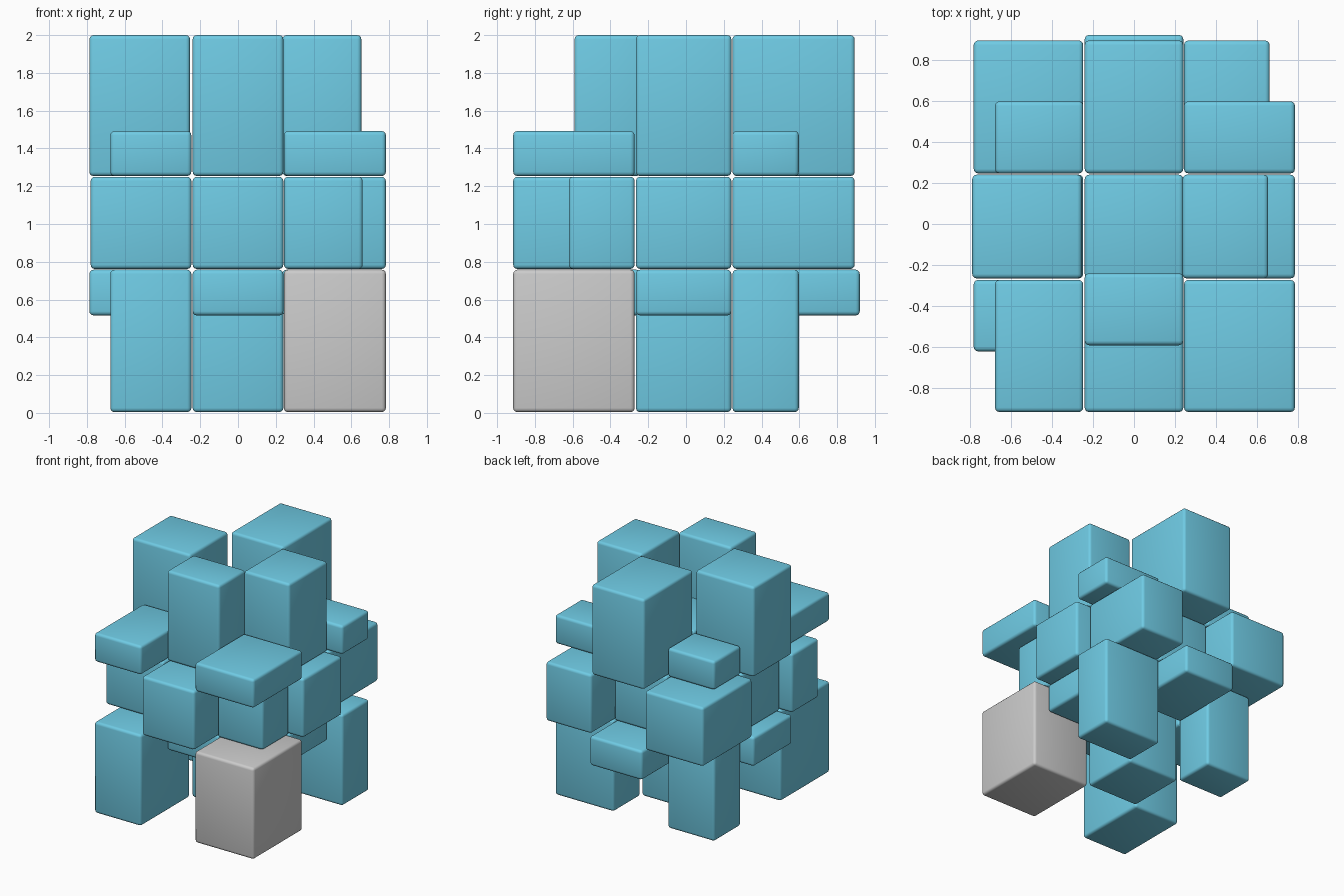
import bpy
from itertools import product

if "Cube" in bpy.data.objects:
    bpy.data.objects.remove(bpy.data.objects["Cube"])

blue = bpy.data.materials.new("blue")
blue.diffuse_color = (0.16, 0.60, 0.78, 1)
blue.use_nodes = True
blue.node_tree.nodes["Principled BSDF"].inputs["Base Color"].default_value = blue.diffuse_color

# Cut planes (low, high) of the middle slice along x, y, z, with a hairline gap
CUT = ((-0.24, 0.24), (-0.265, 0.24), (0.762, 1.25))
INNER = ((-0.247, 0.243), (-0.272, 0.246), (0.758, 1.254))
# Outer planes (low, high): corners and centres use one set, edges the other
CORNER = ((-0.676, 0.783), (-0.915, 0.597), (0.004, 1.492))
EDGE = ((-0.78, 0.66), (-0.60, 0.893), (0.516, 2.0))

NAMES = (("left", "middle", "right"), ("front", "middle", "back"), ("bottom", "middle", "top"))


def block(name, spans):
    """Rounded box between three (low, high) spans."""
    lo, hi = zip(*spans)
    bpy.ops.mesh.primitive_cube_add(size=1, location=[(a + b) / 2 for a, b in spans])
    ob = bpy.context.object
    ob.name = name
    ob.scale = [b - a for a, b in spans]
    bpy.ops.object.transform_apply(location=False, rotation=False, scale=True)
    bev = ob.modifiers.new("rounding", 'BEVEL')
    bev.width = 0.022
    bev.segments = 3
    bpy.ops.object.modifier_apply(modifier=bev.name)
    bpy.ops.object.shade_smooth_by_angle()
    return ob


# 26 blocks around the hidden centre; edges poke out where corners are short
for pos in product((-1, 0, 1), repeat=3):
    kind = sum(map(abs, pos))
    if kind == 0:
        continue
    outer = EDGE if kind == 2 else CORNER
    spans = []
    for axis, s in enumerate(pos):
        if s == 0:
            spans.append(CUT[axis])
        elif s < 0:
            spans.append((outer[axis][0], INNER[axis][0]))
        else:
            spans.append((INNER[axis][1], outer[axis][1]))
    # Edge blocks sit slightly off the grid
    if kind == 2:
        x, y, z = pos
        if y == 0:
            dx = -0.007
            spans[0] = (spans[0][0] + dx, spans[0][1] + dx)
        elif x == 0:
            dy = {(-1, 1): 0.012, (1, -1): 0.028, (-1, -1): 0.0}.get((y, z), 0.0)
            if (y, z) == (1, -1):
                spans[1] = (spans[1][0] + dy, 0.92)
            elif y == -1:
                spans[1] = (-0.59, -0.24)
        elif y == -1:
            spans[1] = (-0.62, spans[1][1])
    label = "_".join(NAMES[a][s + 1] for a, s in reversed(list(enumerate(pos))))
    ob = block(label + "_" + {1: "centre", 2: "edge", 3: "corner"}[kind], spans)
    # One corner is left plain grey
    if pos != (1, -1, -1):
        ob.data.materials.append(blue)
